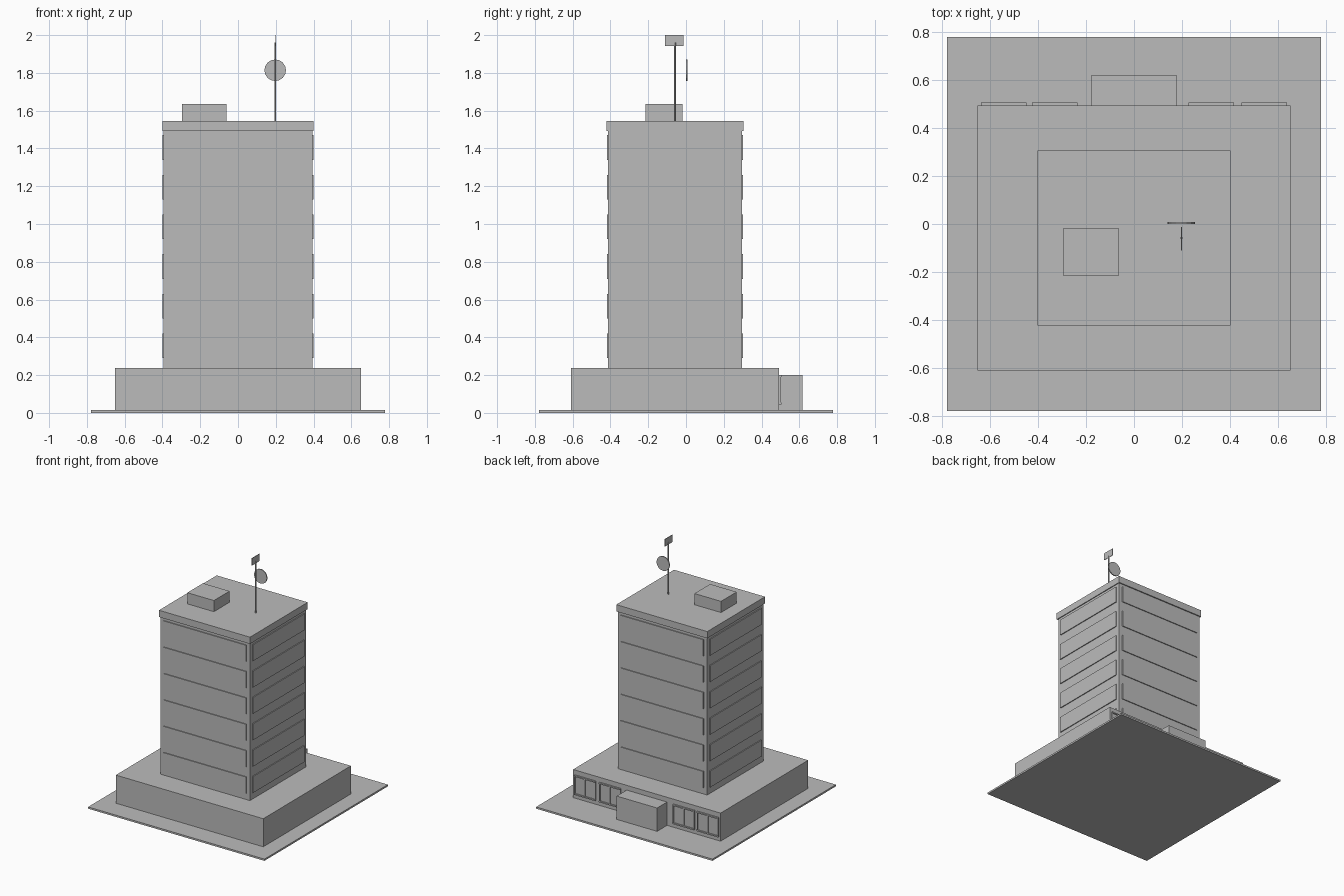
import bpy
from math import radians

old = bpy.data.objects.get("Cube")
if old:
    bpy.data.objects.remove(old, do_unlink=True)

grey = bpy.data.materials.new("concrete_grey")
grey.use_nodes = True
colour = (0.5, 0.5, 0.5, 1)
grey.diffuse_color = colour
grey.node_tree.nodes["Principled BSDF"].inputs["Base Color"].default_value = colour


def box(name, x, y, z):
    """Box spanning the given (low, high) ranges."""
    spans = (x, y, z)
    bpy.ops.mesh.primitive_cube_add(size=1, location=[(a + b) / 2 for a, b in spans])
    ob = bpy.context.object
    ob.name = name
    ob.scale = [b - a for a, b in spans]
    bpy.ops.object.transform_apply(location=False, rotation=False, scale=True)
    ob.data.materials.append(grey)
    return ob


def cylinder(name, radius, depth, location, sides, tilt=0):
    bpy.ops.mesh.primitive_cylinder_add(vertices=sides, radius=radius, depth=depth,
                                        location=location, rotation=(radians(tilt), 0, 0))
    ob = bpy.context.object
    ob.name = name
    ob.data.materials.append(grey)
    return ob


# Main masses
BASE, PODIUM, EAVE, ROOF = 0.014, 0.238, 1.492, 1.546
FRONT, BACK, SIDE = -0.412, 0.296, 0.394
box("ground_slab", (-0.777, 0.777), (-0.777, 0.777), (0, BASE))
box("podium", (-0.65, 0.65), (-0.61, 0.493), (BASE, PODIUM))
box("entrance", (-0.178, 0.178), (0.493, 0.618), (BASE, 0.2))
box("tower", (-SIDE, SIDE), (FRONT, BACK), (PODIUM, EAVE))
box("roof_cap", (-0.401, 0.401), (-0.422, 0.305), (EAVE, ROOF))
box("roof_hut", (-0.296, -0.062), (-0.215, -0.018), (ROOF, 1.635))

# Window bands on all four sides of the tower
T, INSET = 0.007, 0.03
for floor in range(6):
    low = 0.29 + 0.21 * floor
    z = (low, low + 0.13)
    across = (-SIDE + INSET, SIDE - INSET)
    along = (FRONT + INSET, BACK - INSET)
    box("front_window_band", across, (FRONT - T, FRONT), z)
    box("back_window_band", across, (BACK, BACK + T), z)
    box("left_window_band", (SIDE, SIDE + T), along, z)
    box("right_window_band", (-SIDE - T, -SIDE), along, z)

# Framed shop windows beside the entrance
WALL = 0.493
for centre in (-0.541, -0.329, 0.321, 0.541):
    a, b = centre - 0.094, centre + 0.094
    box("shop_glass", (a, b), (WALL, WALL + 0.004), (0.045, 0.2))
    for x in (a, centre - 0.004, b - 0.008):
        box("shop_window_post", (x, x + 0.008), (WALL, WALL + 0.01), (0.045, 0.2))
    for z in (0.045, 0.19):
        box("shop_window_rail", (a, b), (WALL, WALL + 0.013), (z, z + 0.01))

# Roof mast with its panel and dish
X = 0.197
cylinder("mast", 0.005, 1.96 - ROOF, (X, -0.058, (1.96 + ROOF) / 2), 8)
box("mast_panel", (X - 0.002, X + 0.002), (-0.11, -0.013), (1.942, 2.0))
cylinder("dish", 0.057, 0.008, (X, 0.005, 1.814), 16, 90)
